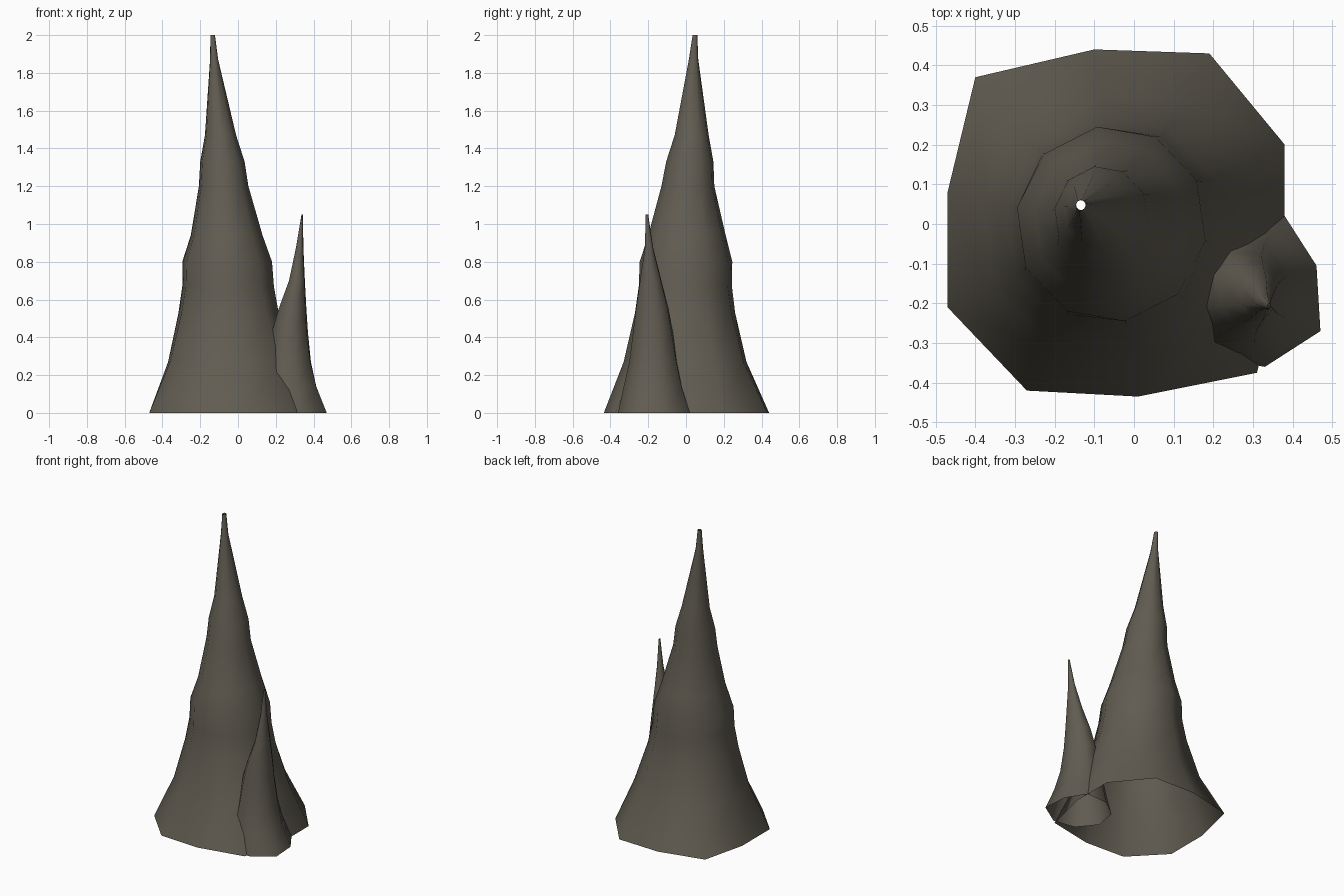
import bpy
import bmesh
from math import cos, sin, radians, tau

default_cube = bpy.data.objects.get("Cube")
if default_cube:
    bpy.data.objects.remove(default_cube, do_unlink=True)


def make_material(name, colour):
    material = bpy.data.materials.new(name)
    material.use_nodes = True
    material.diffuse_color = colour
    material.node_tree.nodes["Principled BSDF"].inputs["Base Color"].default_value = colour
    return material


def regular_outline(sides, phase):
    """Regular polygon, clockwise from the phase angle in degrees."""
    return [(cos(radians(phase) - tau * i / sides), sin(radians(phase) - tau * i / sides))
            for i in range(sides)]


def normalise(points):
    """Stretch an outline so that it fills the square from -1 to 1."""
    columns = []
    for axis in zip(*points):
        low, high = min(axis), max(axis)
        columns.append([2 * (value - low) / (high - low) - 1 for value in axis])
    return list(zip(*columns))


def build_spike(name, foot, outline, levels, material):
    """Loft an open shell through rings given as height, x range and y range."""
    foot, outline = normalise(foot), normalise(outline)
    fade_height = levels[-1][0] * 0.4
    bm = bmesh.new()
    previous = None
    for z, x_min, x_max, y_min, y_max in levels:
        # The uneven foot fades into an even outline higher up
        blend = min(1, z / fade_height)
        ring = []
        for (fx, fy), (ox, oy) in zip(foot, outline):
            u = fx + (ox - fx) * blend
            v = fy + (oy - fy) * blend
            ring.append(bm.verts.new(((x_min + x_max + u * (x_max - x_min)) / 2,
                                      (y_min + y_max + v * (y_max - y_min)) / 2, z)))
        if previous:
            for i in range(len(ring)):
                j = (i + 1) % len(ring)
                bm.faces.new((previous[j], previous[i], ring[i], ring[j]))
        previous = ring
    for face in bm.faces:
        face.smooth = True
    mesh = bpy.data.meshes.new(name)
    bm.to_mesh(mesh)
    bm.free()
    mesh.materials.append(material)
    spike = bpy.data.objects.new(name, mesh)
    bpy.context.collection.objects.link(spike)
    return spike


stone = make_material("dark_stone", (0.12, 0.108, 0.084, 1))

# Tall spike: wide uneven foot, bulges at two heights, narrow open tip
tall_foot = [(.38, -.08), (.31, -.375), (.01, -.435), (-.27, -.42), (-.47, -.21),
             (-.47, .08), (-.4, .37), (-.1, .44), (.19, .43), (.38, .2)]
tall_levels = [
    (0, -.47, .38, -.435, .44),
    (.27, -.37, .29, -.33, .32),
    (.53, -.315, .215, -.27, .26),
    (.67, -.295, .19, -.25, .243),
    (.8, -.295, .18, -.245, .245),
    (.94, -.25, .13, -.2, .21),
    (1.2, -.207, .055, -.13, .15),
    (1.33, -.2, .035, -.105, .145),
    (1.47, -.175, -.01, -.06, .12),
    (1.87, -.148, -.105, .015, .065),
    (2, -.146, -.122, .035, .06),
]
build_spike("tall_spike", tall_foot, regular_outline(10, -9.5), tall_levels, stone)

# Short spike: sunk into the flank of the tall one, leaning outward
short_foot = [(.38, .02), (.46, -.105), (.47, -.27), (.33, -.36),
              (.185, -.335), (.09, -.22), (.115, -.075), (.23, .013)]
short_levels = [
    (0, .09, .47, -.36, .02),
    (.14, .12, .418, -.33, -.02),
    (.27, .15, .388, -.3, -.045),
    (.43, .18, .37, -.28, -.07),
    (.55, .215, .362, -.265, -.092),
    (.7, .27, .354, -.243, -.13),
    (.88, .308, .346, -.217, -.175),
    (1.05, .336, .344, -.214, -.2),
]
build_spike("short_spike", short_foot, regular_outline(8, 62), short_levels, stone)
